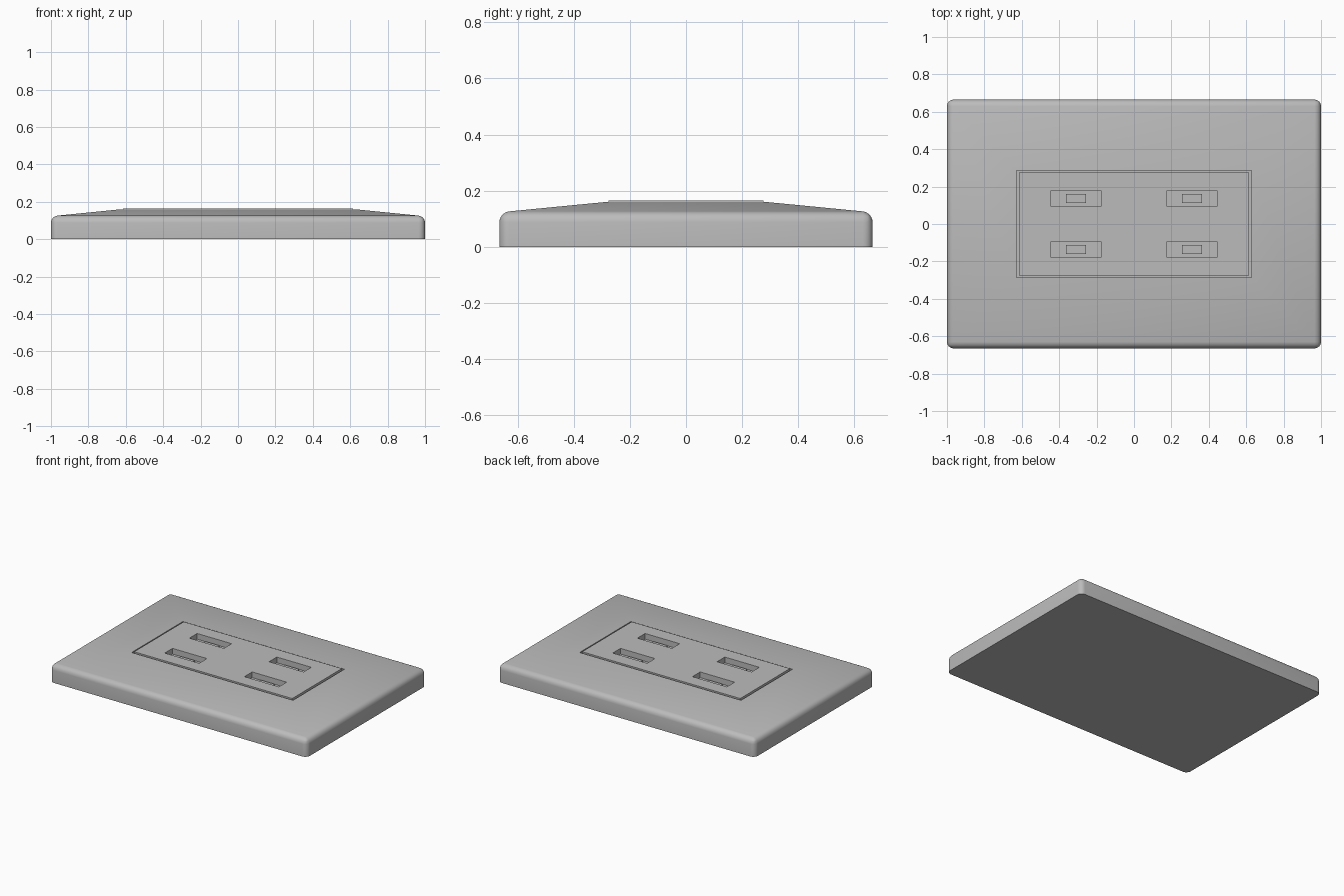
import bpy
import bmesh
import math

if "Cube" in bpy.data.objects:
    bpy.data.objects.remove(bpy.data.objects["Cube"], do_unlink=True)

grey = bpy.data.materials.new("light_grey")
grey.use_nodes = True
colour = (0.5, 0.5, 0.5, 1)
grey.diffuse_color = colour
grey.node_tree.nodes["Principled BSDF"].inputs["Base Color"].default_value = colour


def finish(name, bm, smooth=False):
    bmesh.ops.recalc_face_normals(bm, faces=bm.faces)
    mesh = bpy.data.meshes.new(name)
    bm.to_mesh(mesh)
    bm.free()
    mesh.materials.append(grey)
    obj = bpy.data.objects.new(name, mesh)
    bpy.context.collection.objects.link(obj)
    if smooth:
        bpy.ops.object.select_all(action="DESELECT")
        obj.select_set(True)
        bpy.context.view_layer.objects.active = obj
        bpy.ops.object.shade_smooth_by_angle(angle=math.radians(30))
    return obj


def rect_loop(bm, hx, hy, z):
    return [bm.verts.new((sx * hx, sy * hy, z))
            for sx, sy in ((-1, -1), (1, -1), (1, 1), (-1, 1))]


# Wall plate: straight sides, sloping top, rectangular opening with a floor
bm = bmesh.new()
loops = [rect_loop(bm, *size) for size in (
    (1, 0.665, 0), (1, 0.665, 0.123), (0.628, 0.286, 0.16), (0.628, 0.286, 0.11))]
for low, high in zip(loops, loops[1:]):
    for i in range(4):
        j = (i + 1) % 4
        bm.faces.new((low[i], low[j], high[j], high[i]))
bm.faces.new(loops[0])
bm.faces.new(loops[-1])
rim = set(loops[1])
outer = set(loops[0]) | rim
rounded = [e for e in bm.edges if set(e.verts) <= outer and rim & set(e.verts)]
bmesh.ops.bevel(bm, geom=rounded, offset=0.035, segments=6, profile=0.5,
                affect="EDGES", clamp_overlap=True)
finish("wall_plate", bm, smooth=True)

# Insert panel: a grid of faces whose four port cells are sunk
PORT_X, PORT_Y = 0.31, 0.137
TOP, FLOOR = 0.165, 0.125
xs = (-0.615, -0.444, -0.176, 0.176, 0.444, 0.615)
ys = (-0.276, -0.18, -0.094, 0.094, 0.18, 0.276)
bm = bmesh.new()
grid = [[bm.verts.new((x, y, TOP)) for x in xs] for y in ys]
ports = []
for r in range(5):
    for c in range(5):
        face = bm.faces.new((grid[r][c], grid[r][c + 1],
                             grid[r + 1][c + 1], grid[r + 1][c]))
        if r % 2 and c % 2:
            ports.append(face)
border = [e for e in bm.edges if e.is_boundary]
skirt = bmesh.ops.extrude_edge_only(bm, edges=border)["geom"]
for v in skirt:
    if isinstance(v, bmesh.types.BMVert):
        v.co.z = 0.11
for face in ports:
    sunk = bmesh.ops.extrude_discrete_faces(bm, faces=[face])["faces"][0]
    for v in sunk.verts:
        v.co.z = FLOOR
finish("insert_panel", bm)

# Contact tongue inside each port
for side, sx in (("left", 1), ("right", -1)):
    for end, sy in (("back", 1), ("front", -1)):
        bm = bmesh.new()
        bmesh.ops.create_cube(bm, size=1)
        for v in bm.verts:
            v.co.x = v.co.x * 0.107 + sx * PORT_X
            v.co.y = v.co.y * 0.048 + sy * PORT_Y
            v.co.z = FLOOR + (0.012 if v.co.z > 0 else -0.01)
        finish(f"port_tongue_{end}_{side}", bm)
